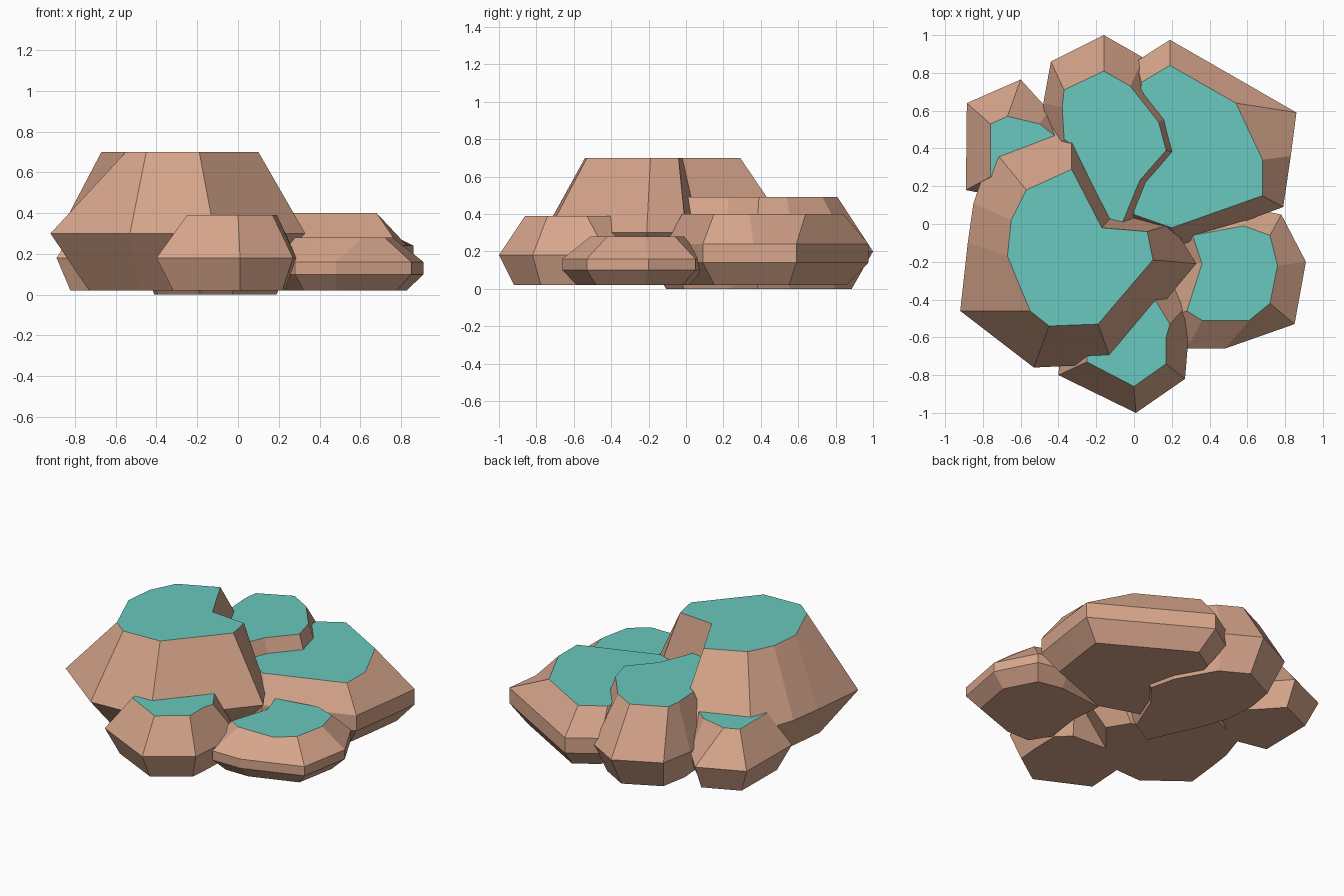
import bpy, bmesh


def material(name, rgb):
    m = bpy.data.materials.new(name)
    m.diffuse_color = (*rgb, 1)
    return m


ROCK = material("tan rock", (0.68, 0.38, 0.26))
TURF = material("teal top", (0.14, 0.58, 0.51))


def boulder(name, top, belly, heights, taper):
    """Stack rings: tapered base, belly outline (one or two levels), flat top."""
    n = len(belly)
    cx = sum(p[0] for p in belly) / n
    cy = sum(p[1] for p in belly) / n
    base = [(x + (cx - x) * taper, y + (cy - y) * taper) for x, y in belly]
    outlines = [base] + [belly] * (len(heights) - 2) + [top]
    bm = bmesh.new()
    rings = [[bm.verts.new((x, y, z)) for x, y in o] for o, z in zip(outlines, heights)]
    for lo, hi in zip(rings, rings[1:]):
        for i in range(n):
            j = (i + 1) % n
            bm.faces.new((lo[i], lo[j], hi[j], hi[i]))
    bm.faces.new(rings[0][::-1])
    cap = bm.faces.new(rings[-1])
    bmesh.ops.recalc_face_normals(bm, faces=bm.faces)
    cap.material_index = 1
    me = bpy.data.meshes.new(name)
    bm.to_mesh(me)
    bm.free()
    me.materials.append(ROCK)
    me.materials.append(TURF)
    bpy.context.collection.objects.link(bpy.data.objects.new(name, me))


# tallest boulder, front left
boulder("tall_boulder",
        [(-.67, -.17), (-.55, -.46), (-.45, -.54), (-.19, -.53), (.10, -.19),
         (.07, -.04), (-.17, -.02), (-.33, .29), (-.57, .18), (-.65, .02)],
        [(-.88, -.10), (-.92, -.46), (-.53, -.76), (-.115, -.74), (.33, -.21),
         (.20, .0), (-.09, .07), (-.33, .56), (-.75, .40), (-.85, .11)],
        (.02, .30, .70), .36)

# small front boulder
boulder("front_boulder",
        [(-.25, -.73), (0, -.86), (.17, -.74), (.17, -.60), (.19, -.53),
         (.11, -.40), (-.10, -.38), (-.25, -.55)],
        [(-.40, -.80), (.01, -1.0), (.27, -.82), (.285, -.64), (.29, -.42),
         (.19, -.32), (-.20, -.30), (-.38, -.50)],
        (.02, .18, .39), .2)

# low right boulder
boulder("right_boulder",
        [(.36, -.51), (.61, -.51), (.72, -.42), (.76, -.22), (.72, -.06),
         (.58, -.01), (.31, -.06), (.36, -.21), (.28, -.46)],
        [(.28, -.66), (.48, -.66), (.85, -.53), (.91, -.20), (.78, .05),
         (.58, .09), (.20, .05), (.22, -.21), (.18, -.50)],
        (.02, .10, .16, .28), .2)

# wide back right boulder
boulder("back_right_boulder",
        [(.04, .75), (0, .40), (0, .05), (.20, -.02), (.68, .15),
         (.68, .34), (.54, .64), (.19, .84)],
        [(.01, .86), (-.10, .40), (-.08, .0), (.25, -.11), (.79, .09),
         (.83, .36), (.86, .59), (.19, .975)],
        (.02, .14, .24, .40), .2)

# back middle boulder, reaching the ground
boulder("back_boulder",
        [(-.37, .71), (-.38, .62), (-.37, .45), (-.33, .42), (-.15, .0), (-.06, .01),
         (.03, .23), (.17, .39), (.13, .54), (-.02, .73), (-.16, .81)],
        [(-.44, .86), (-.48, .64), (-.46, .38), (-.40, .20), (-.20, -.24), (.0, -.12),
         (.13, .20), (.27, .37), (.22, .58), (.05, .88), (-.16, 1.0)],
        (0, .20, .49), .2)

# small back left boulder
boulder("back_left_boulder",
        [(-.76, .25), (-.60, .25), (-.41, .40), (-.41, .46), (-.50, .53),
         (-.67, .57), (-.76, .53)],
        [(-.89, .18), (-.60, .12), (-.32, .32), (-.32, .48), (-.45, .60),
         (-.60, .765), (-.885, .64)],
        (.02, .18, .38), .22)
